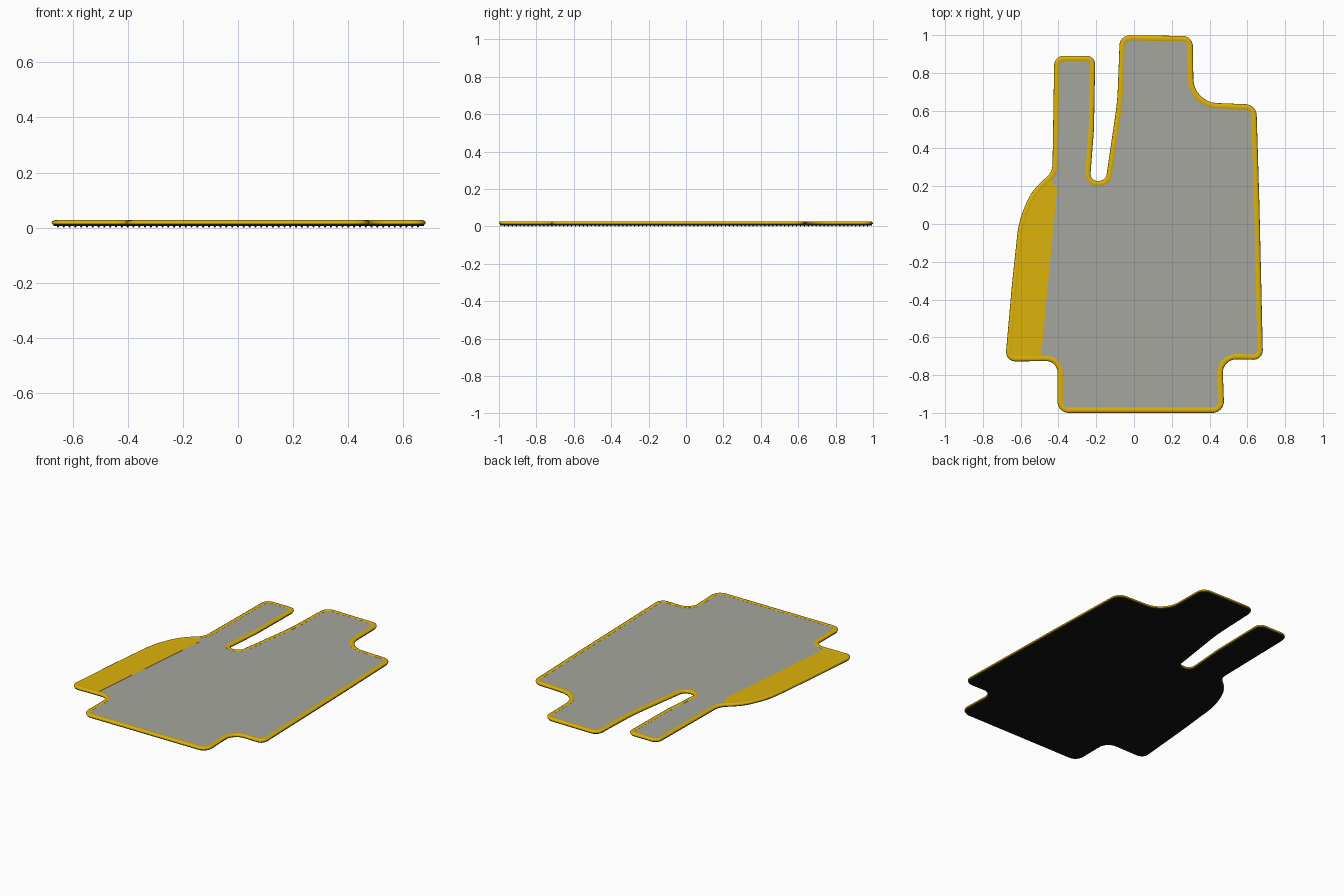
import bpy, bmesh, math
from mathutils import Vector

if "Cube" in bpy.data.objects:
    bpy.data.objects.remove(bpy.data.objects["Cube"])


def material(name, rgb):
    m = bpy.data.materials.new(name)
    m.diffuse_color = (*rgb, 1)
    m.use_nodes = True
    m.node_tree.nodes["Principled BSDF"].inputs["Base Color"].default_value = m.diffuse_color
    return m


GREY = material("carpet grey", (0.38, 0.38, 0.35))
YELLOW = material("trim yellow", (0.72, 0.45, 0.003))
BLACK = material("rubber black", (0.010, 0.010, 0.010))

# Mat outline, counter-clockwise: x, y, fillet radius
CORNERS = [
    (-0.405, -1, .06), (0.478, -1, .06), (0.468, -0.715, .07), (0.683, -0.72, .05),
    (0.664, 0.1, .8), (0.648, 0.632, .06), (0.316, 0.645, .13), (0.311, 0.995, .055),
    (-0.075, 1, .055), (-0.088, 0.65, 1.5), (-0.150, 0.228, .04), (-0.233, 0.228, .04),
    (-0.212, 0.5, .6), (-0.205, 0.89, .045), (-0.422, 0.89, .05), (-0.432, 0.275, .09),
    (-0.54, 0.18, .4), (-0.61, 0.02, .7), (-0.646, -0.32, 2.5),
    (-0.682, -0.728, .05), (-0.405, -0.725, .06),
]


def rounded(corners, steps=8):
    pts = []
    n = len(corners)
    for i, (x, y, r) in enumerate(corners):
        p = Vector((x, y))
        a = Vector(corners[i - 1][:2]) - p
        b = Vector(corners[(i + 1) % n][:2]) - p
        half = a.angle(b) / 2
        t = min(r / math.tan(half), 0.48 * a.length, 0.48 * b.length)
        r = t * math.tan(half)
        c = p + (a.normalized() + b.normalized()).normalized() * (r / math.sin(half))
        s, e = p + a.normalized() * t - c, p + b.normalized() * t - c
        a0 = math.atan2(s.y, s.x)
        sweep = (math.atan2(e.y, e.x) - a0 + math.pi) % (2 * math.pi) - math.pi
        for k in range(steps + 1):
            ang = a0 + sweep * k / steps
            pts.append(c + Vector((math.cos(ang), math.sin(ang))) * r)
    return pts


OUTLINE = rounded(CORNERS)


def inset(d):
    out = []
    for i, p in enumerate(OUTLINE):
        t = (OUTLINE[(i + 1) % len(OUTLINE)] - OUTLINE[i - 1]).normalized()
        out.append(p + Vector((-t.y, t.x)) * d)
    return out


def finish(name, bm, mat, smooth=False):
    bmesh.ops.recalc_face_normals(bm, faces=bm.faces)
    me = bpy.data.meshes.new(name)
    bm.to_mesh(me)
    bm.free()
    me.materials.append(mat)
    ob = bpy.data.objects.new(name, me)
    bpy.context.collection.objects.link(ob)
    if smooth:
        bpy.ops.object.select_all(action='DESELECT')
        ob.select_set(True)
        bpy.context.view_layer.objects.active = ob
        bpy.ops.object.shade_smooth_by_angle(angle=math.radians(50))
    return ob


def slab(name, pts, z0, z1, mat):
    bm = bmesh.new()
    lo = [bm.verts.new((p.x, p.y, z0)) for p in pts]
    hi = [bm.verts.new((p.x, p.y, z1)) for p in pts]
    n = len(pts)
    for i in range(n):
        j = (i + 1) % n
        bm.faces.new((lo[i], lo[j], hi[j], hi[i]))
    caps = [bm.faces.new(lo[::-1]), bm.faces.new(hi)]
    bm.normal_update()
    bmesh.ops.triangulate(bm, faces=caps, ngon_method='EAR_CLIP')
    return finish(name, bm, mat)


# Carpet and rubber backing
slab("rubber_backing", inset(0.006), 0.006, 0.013, BLACK)
slab("carpet", inset(0.015), 0.012, 0.024, GREY)

# Edge binding swept round the outline
profile = [(0.006, 0.011), (0.001, 0.013), (0, 0.017), (0.002, 0.023), (0.008, 0.026),
           (0.015, 0.027), (0.022, 0.0265), (0.028, 0.0245), (0.028, 0.018)]
bm = bmesh.new()
rings = [[bm.verts.new((p.x, p.y, z)) for p in inset(d)] for d, z in profile]
n = len(OUTLINE)
for k in range(len(rings)):
    a, b = rings[k], rings[(k + 1) % len(rings)]
    for i in range(n):
        j = (i + 1) % n
        bm.faces.new((a[i], a[j], b[j], b[i]))
finish("edge_binding", bm, YELLOW, True)


# Yellow footrest panel along the left edge
def seam_x(y):
    return -0.492 + (y + 0.70) * 0.096


panel = [p for p in inset(0.015) if -0.72 < p.y < 0.25 and p.x < seam_x(p.y) - 0.005]
panel += [Vector((seam_x(-0.71), -0.71)), Vector((seam_x(0.185), 0.185))]
panel.sort(key=lambda p: math.atan2(p.y + 0.3, p.x + 0.53))
slab("footrest_panel", panel, 0.022, 0.0252, YELLOW)


# Grip nubs under the backing
def inside(x, y, poly):
    hit = False
    for i, p in enumerate(poly):
        q = poly[i - 1]
        if (p.y > y) != (q.y > y) and x < (q.x - p.x) * (y - p.y) / (q.y - p.y) + p.x:
            hit = not hit
    return hit


STEP = 0.0211
limit = inset(0.014)
bm = bmesh.new()
for ix in range(-32, 33):
    for iy in range(-47, 48):
        x, y = ix * STEP, iy * STEP
        if not inside(x, y, limit):
            continue
        top, tip = [[bm.verts.new((x + sx * r, y + sy * r, z))
                     for sx, sy in ((-1, -1), (1, -1), (1, 1), (-1, 1))]
                    for r, z in ((0.005, 0.0065), (0.002, 0))]
        for i in range(4):
            j = (i + 1) % 4
            bm.faces.new((tip[i], tip[j], top[j], top[i]))
        bm.faces.new(tip[::-1])
        bm.faces.new(top)
finish("grip_nubs", bm, BLACK)
